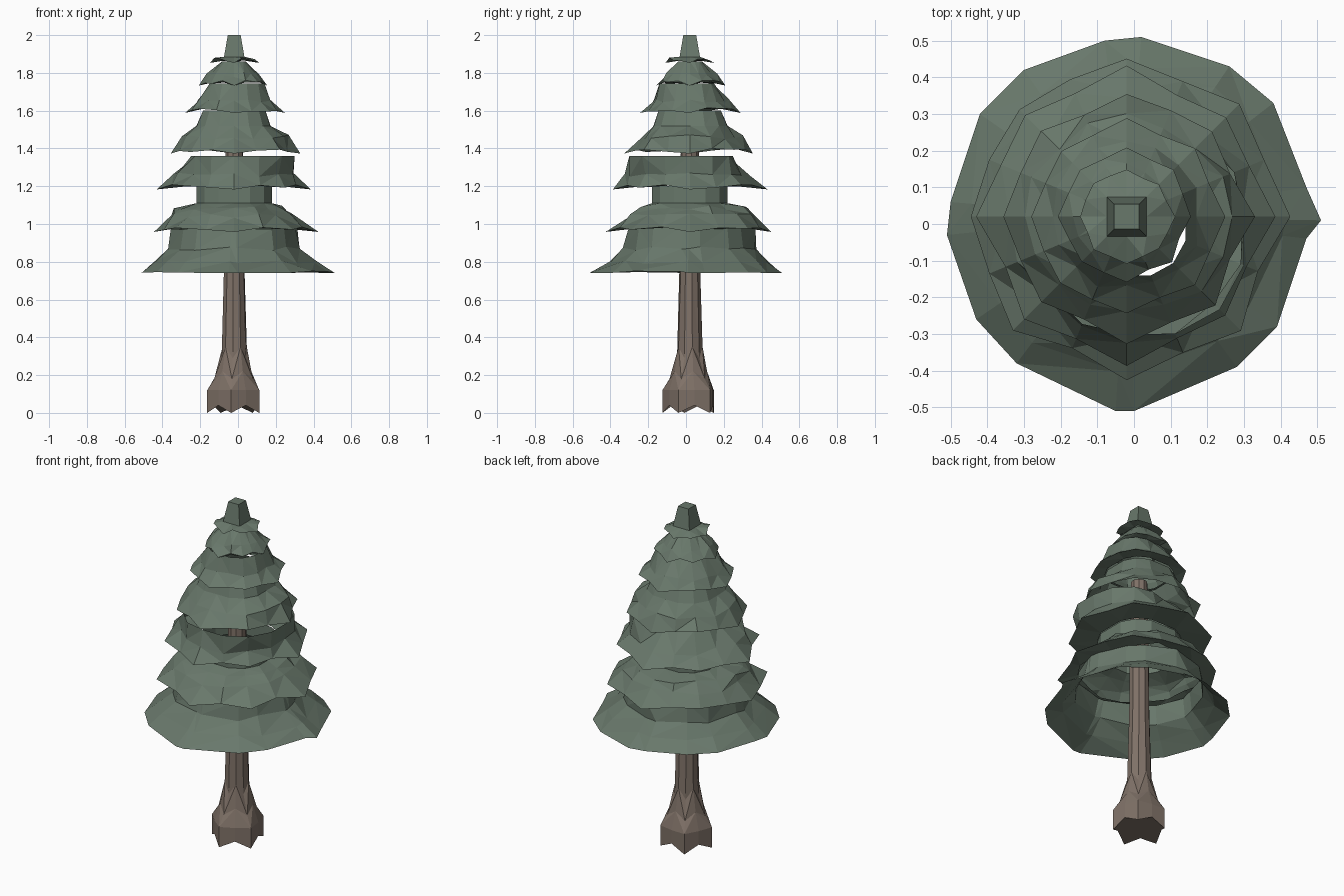
import bpy, bmesh, math, random

if "Cube" in bpy.data.objects:
    bpy.data.objects.remove(bpy.data.objects["Cube"])

random.seed(4)
CX, CY = -0.02, 0.02      # trunk axis
SIDES = 16


def material(name, rgb):
    m = bpy.data.materials.new(name)
    m.diffuse_color = (*rgb, 1)
    m.use_nodes = True
    m.node_tree.nodes["Principled BSDF"].inputs["Base Color"].default_value = m.diffuse_color
    return m


GREEN = material("pine green", (0.140, 0.188, 0.147))
BROWN = material("bark brown", (0.215, 0.168, 0.138))


def loft(name, rings, mat, cap_top=False, cap_bottom=False):
    """Skin a stack of closed rings with flat faces."""
    bm = bmesh.new()
    loops = [[bm.verts.new(p) for p in ring] for ring in rings]
    n = len(loops[0])
    for a, b in zip(loops, loops[1:]):
        for k in range(n):
            j = (k + 1) % n
            quad = [a[k], a[j], b[j], b[k]]
            if k % 2:
                bm.faces.new(quad[:3])
                bm.faces.new([quad[0], quad[2], quad[3]])
            else:
                bm.faces.new([quad[0], quad[1], quad[3]])
                bm.faces.new(quad[1:])
    if cap_top:
        bm.faces.new(loops[-1])
    if cap_bottom:
        bm.faces.new(loops[0][::-1])
    mesh = bpy.data.meshes.new(name)
    bm.to_mesh(mesh)
    bm.free()
    obj = bpy.data.objects.new(name, mesh)
    bpy.context.collection.objects.link(obj)
    mesh.materials.append(mat)
    return obj


def blend(angle, back, front):
    """Radius that differs between the back-left and front-right halves."""
    w = min(1, max(0, 0.5 + 0.707 * math.cos(angle + math.pi / 4)))
    return back + (front - back) * w


def ring(z, back, front, kind):
    pts = []
    for k in range(SIDES):
        a = 2 * math.pi * k / SIDES
        c, s = math.cos(a), math.sin(a)
        r, zz = blend(a, back, front), z
        flat = 1 / max(abs(c), abs(s))
        if kind == "brim":        # ragged, drooping branch tips
            r *= 1.04 if k % 4 == 0 else (0.94 if k % 2 else 1.01)
            r *= random.uniform(0.97, 1.03)
            zz += -0.012 if k % 4 == 0 else random.uniform(-0.004, 0.016)
        elif kind == "slope":
            r *= random.uniform(0.93, 1.05)
            zz += random.uniform(-0.012, 0.012)
        elif kind == "neck":      # chamfered square
            r *= min(flat, 1.12)
        elif kind == "square":
            r *= flat
        pts.append((CX + r * c, CY + r * s, zz))
    return pts


# Trunk with a flared, scalloped foot
trunk = []
for z, r, wave in [(0.02, 0.135, 0.02), (0.12, 0.135, 0.0), (0.20, 0.10, 0.02),
                   (0.32, 0.068, 0.03), (0.74, 0.056, 0), (1.15, 0.052, 0), (1.55, 0.045, 0)]:
    loop = []
    for k in range(10):
        a = 2 * math.pi * k / 10 + 0.2
        odd = 1 if k % 2 else -1
        rr = r * (1 + (0.08 * odd if z < 0.3 else 0))
        loop.append((CX + rr * math.cos(a), CY + rr * math.sin(a), z - wave * odd))
    trunk.append(loop)
loft("trunk", trunk, BROWN, cap_top=True, cap_bottom=True)

# Wide bottom skirt with an uneven hem
hem = [(0.51, 0.01), (0.47, 0.10), (0.38, 0.33), (0.26, 0.43), (0.02, 0.51), (-0.08, 0.50),
       (-0.30, 0.42), (-0.42, 0.30), (-0.50, 0.06), (-0.51, -0.03), (-0.43, -0.26),
       (-0.32, -0.38), (-0.05, -0.51), (0.0, -0.51), (0.28, -0.39), (0.39, -0.28), (0.47, -0.04)]
angles = [math.atan2(y - CY, x - CX) for x, y in hem]
skirt = [[(x, y, 0.745 + random.uniform(-0.006, 0.006)) for x, y in hem]]
for z, back, front in [(0.80, 0.415, 0.425), (0.87, 0.35, 0.345), (0.98, 0.34, 0.325)]:
    loop = []
    for a in angles:
        r = blend(a, back, front) * random.uniform(0.97, 1.03)
        loop.append((CX + r * math.cos(a), CY + r * math.sin(a), z + random.uniform(-0.01, 0.01)))
    skirt.append(loop)
loft("bottom_skirt", skirt, GREEN)

# Branch tiers: height, back radius, front radius, ring kind
tiers = [
    [(0.985, 0.33, 0.32, "slope"), (0.97, 0.42, 0.425, "brim"), (1.045, 0.355, 0.33, "slope"),
     (1.085, 0.31, 0.27, "slope"), (1.11, 0.20, 0.20, "neck"), (1.20, 0.20, 0.20, "neck")],
    [(1.205, 0.20, 0.20, "neck"), (1.195, 0.385, 0.385, "brim"), (1.26, 0.31, 0.33, "slope"),
     (1.36, 0.20, 0.32, "neck")],
    [(1.385, 0.325, 0.33, "brim"), (1.46, 0.27, 0.275, "slope"), (1.52, 0.20, 0.19, "neck"),
     (1.60, 0.165, 0.165, "neck")],
    [(1.61, 0.165, 0.165, "neck"), (1.60, 0.255, 0.255, "brim"), (1.65, 0.20, 0.20, "slope"),
     (1.745, 0.12, 0.16, "neck")],
    [(1.75, 0.11, 0.14, "neck"), (1.745, 0.18, 0.17, "brim"), (1.79, 0.14, 0.13, "slope"),
     (1.86, 0.065, 0.06, "neck")],
    [(1.865, 0.055, 0.055, "square"), (1.865, 0.125, 0.125, "brim"),
     (1.885, 0.054, 0.054, "square"), (2.0, 0.034, 0.034, "square")],
]
for i, tier in enumerate(tiers):
    loft(f"branch_tier_{i + 1}", [ring(*row) for row in tier], GREEN, cap_top=(i == len(tiers) - 1))
